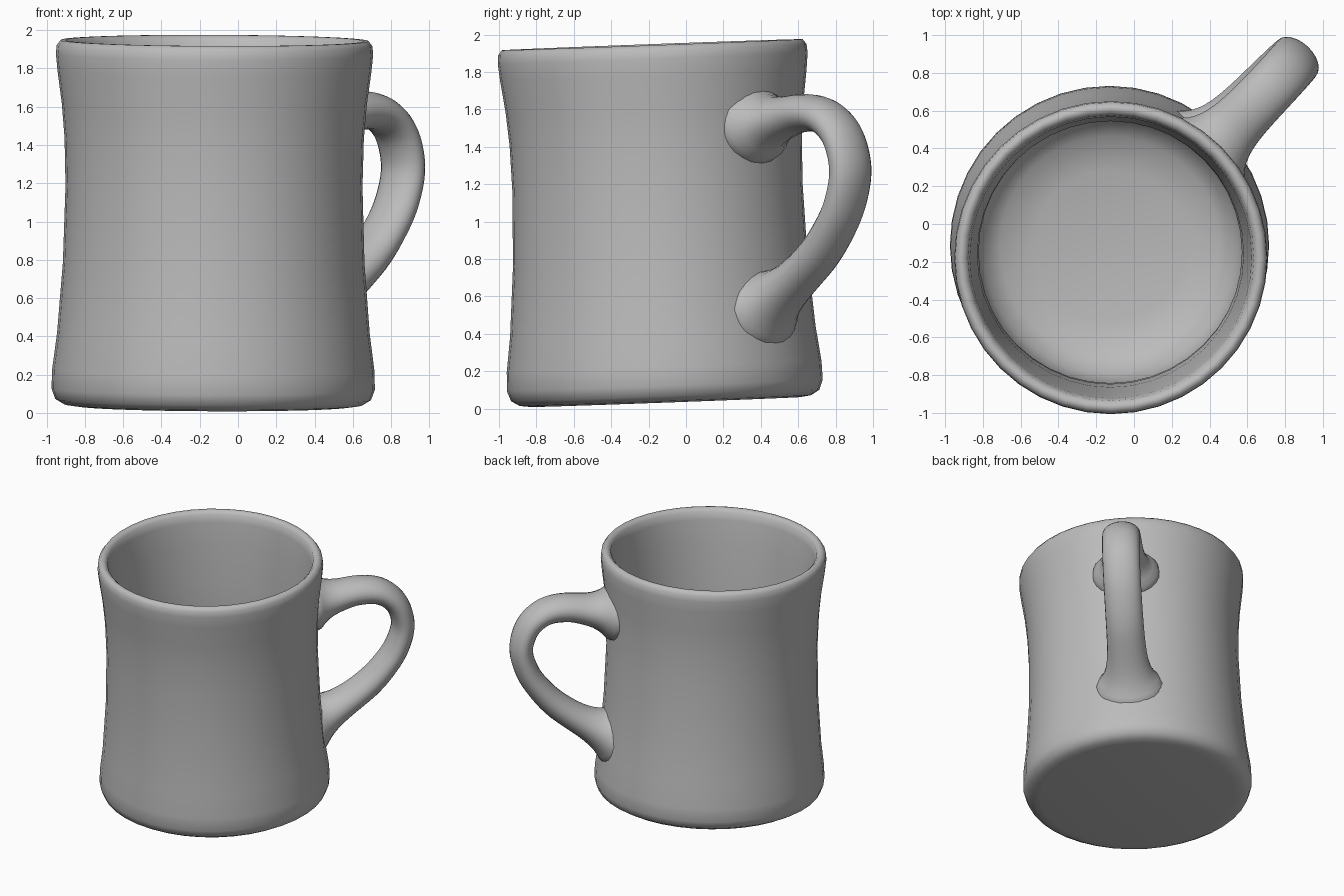
import bpy, bmesh
from math import sin, cos, pi, exp, hypot, radians
from mathutils import Vector, Matrix

cube = bpy.data.objects.get("Cube")
if cube:
    bpy.data.objects.remove(cube, do_unlink=True)

glaze = bpy.data.materials.new("grey_glaze")
glaze.use_nodes = True
GREY = (0.5, 0.5, 0.5, 1)
glaze.diffuse_color = GREY
glaze.node_tree.nodes["Principled BSDF"].inputs["Base Color"].default_value = GREY

# The whole mug leans slightly backwards off its base
lean = (Matrix.Translation((-0.13, -0.11, 0.035))
        @ Matrix.Rotation(0.037, 4, 'X') @ Matrix.Rotation(0.004, 4, 'Y'))


def finish(bm, name, matrix):
    bmesh.ops.recalc_face_normals(bm, faces=bm.faces)
    mesh = bpy.data.meshes.new(name)
    bm.to_mesh(mesh)
    bm.free()
    obj = bpy.data.objects.new(name, mesh)
    bpy.context.collection.objects.link(obj)
    obj.matrix_world = matrix
    mesh.materials.append(glaze)
    mesh.shade_smooth()
    return obj


def smooth_path(points, steps):
    """Catmull-Rom curve through the points."""
    pts = [Vector(p) for p in points]
    pts = [2 * pts[0] - pts[1]] + pts + [2 * pts[-1] - pts[-2]]
    out = []
    for a, b, c, d in zip(pts, pts[1:], pts[2:], pts[3:]):
        for i in range(steps):
            t = i / steps
            out.append(0.5 * (2 * b + (c - a) * t + (2 * a - 5 * b + 4 * c - d) * t ** 2
                              + (3 * b - a - 3 * c + d) * t ** 3))
    return out + [pts[-2]]


# Cup body: lathed wall with waist, rolled rim and rounded floor
profile = [(0, 0), (0.72, 0), (0.78, 0.008), (0.825, 0.035), (0.845, 0.09),
           (0.842, 0.19), (0.817, 0.38), (0.788, 0.75), (0.776, 1.15),
           (0.782, 1.4), (0.797, 1.58), (0.82, 1.75), (0.829, 1.84),
           (0.825, 1.885), (0.805, 1.912), (0.78, 1.912), (0.757, 1.89),
           (0.746, 1.83), (0.73, 1.65), (0.705, 1.35), (0.697, 1.1),
           (0.703, 0.8), (0.72, 0.5), (0.715, 0.35), (0.675, 0.21),
           (0.58, 0.13), (0.4, 0.09), (0, 0.08)]
bm = bmesh.new()
verts = [bm.verts.new((r, 0, z)) for r, z in profile]
edges = [bm.edges.new(pair) for pair in zip(verts, verts[1:])]
bmesh.ops.spin(bm, geom=verts + edges, cent=(0, 0, 0), axis=(0, 0, 1),
               angle=2 * pi, steps=40, use_merge=True)
bmesh.ops.remove_doubles(bm, verts=bm.verts, dist=0.0005)
finish(bm, "cup_body", lean)

# Handle: oval section swept along a loop, flaring where it meets the wall
path = smooth_path([(0.58, 1.45), (0.74, 1.46), (0.92, 1.49), (1.1, 1.52),
                    (1.26, 1.495), (1.38, 1.39), (1.43, 1.22), (1.39, 1.05),
                    (1.3, 0.9), (1.15, 0.74), (0.9, 0.56), (0.74, 0.47),
                    (0.58, 0.43)], 5)
SIDES, BURIED, WALL = 24, 0.742, 0.78
bm = bmesh.new()
rings = []
for i, centre in enumerate(path):
    along = (path[min(i + 1, len(path) - 1)] - path[max(i - 1, 0)]).normalized()
    thick = 0.098 - 0.014 * max(0, (centre.x - 1.15) / 0.28)
    ring = []
    for k in range(SIDES):
        a = 2 * pi * k / SIDES
        off = Vector((-along.y * thick * cos(a), 0.138 * sin(a), along.x * thick * cos(a)))
        base = Vector((centre.x, 0, centre.y))
        p = base + off
        gap = max(hypot(p.x, p.y) - WALL, 0)
        p += off.normalized() * 0.11 * exp(-gap / 0.09)
        reach = hypot(p.x, p.y)
        if reach < BURIED:  # keep the roots inside the cup wall
            p.x *= BURIED / reach
            p.y *= BURIED / reach
        ring.append(bm.verts.new(p))
    rings.append(ring)
for r0, r1 in zip(rings, rings[1:]):
    for k in range(SIDES):
        n = (k + 1) % SIDES
        bm.faces.new((r0[k], r0[n], r1[n], r1[k]))
finish(bm, "handle", lean @ Matrix.Rotation(radians(46.3), 4, 'Z'))
